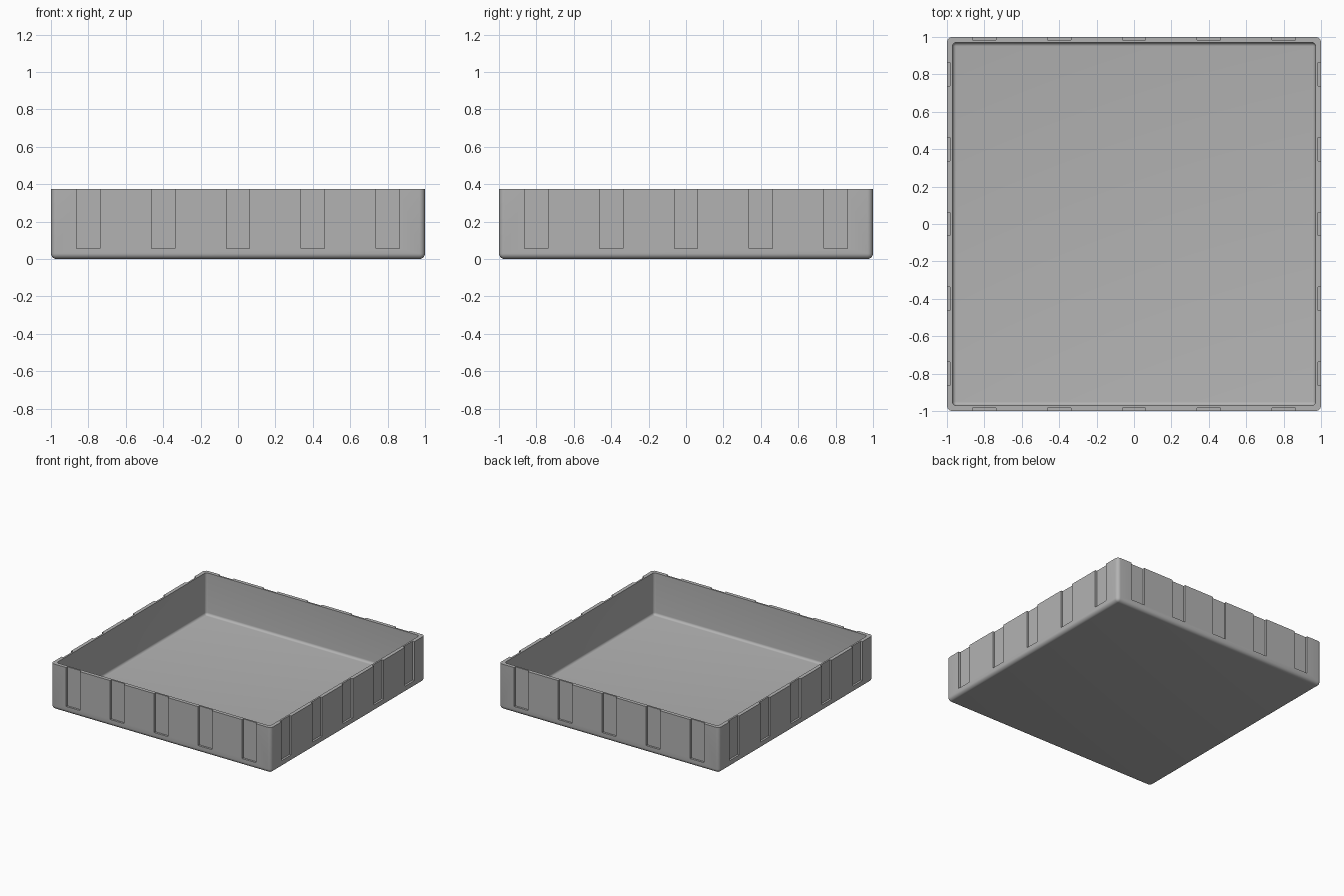
import bpy, bmesh, math
from mathutils import Matrix, Vector

old = bpy.data.objects.get("Cube")
if old:
    bpy.data.objects.remove(old, do_unlink=True)

HEIGHT = 0.375
WALL = 0.03
GROOVE_DEPTH = 0.016
GROOVE_WIDTH = 0.125
GROOVE_BASE = 0.055

grey = bpy.data.materials.new("plain grey")
grey.use_nodes = True
colour = (0.45, 0.45, 0.45, 1)
grey.diffuse_color = colour
grey.node_tree.nodes["Principled BSDF"].inputs["Base Color"].default_value = colour


def add_box(bm, low, high):
    low, high = Vector(low), Vector(high)
    matrix = Matrix.Translation((low + high) / 2) @ Matrix.Diagonal((*(high - low), 1))
    return bmesh.ops.create_cube(bm, size=1, matrix=matrix)["verts"]


def finish(name, bm):
    mesh = bpy.data.meshes.new(name)
    bm.to_mesh(mesh)
    bm.free()
    mesh.materials.append(grey)
    obj = bpy.data.objects.new(name, mesh)
    bpy.context.collection.objects.link(obj)
    return obj


def rounded_block(name, half, low, high, radius):
    """Square block with rounded uprights and bottom edges, and a sharp top."""
    bm = bmesh.new()
    add_box(bm, (-half, -half, low), (half, half, high))
    edges = [e for e in bm.edges if min(v.co.z for v in e.verts) < low + 0.001]
    bmesh.ops.bevel(bm, geom=edges, offset=radius, segments=6, profile=0.5, affect='EDGES')
    return finish(name, bm)


# Tray body and the hollow inside it
tray = rounded_block("tray", 1, 0, HEIGHT, 0.03)
hollow = rounded_block("hollow_cutter", 1 - WALL, WALL, HEIGHT + 0.1, 0.02)

# Five upright grooves on each side, open at the rim
bm = bmesh.new()
for side in range(4):
    turn = Matrix.Rotation(side * math.pi / 2, 4, 'Z')
    for i in range(-2, 3):
        x = i * 0.4
        verts = add_box(bm, (x - GROOVE_WIDTH / 2, -1.05, GROOVE_BASE),
                        (x + GROOVE_WIDTH / 2, GROOVE_DEPTH - 1, HEIGHT + 0.1))
        bmesh.ops.transform(bm, matrix=turn, verts=verts)
grooves = finish("groove_cutter", bm)

for cutter in (hollow, grooves):
    cutter.hide_render = True
    cutter.hide_set(True)
    cutter.display_type = 'WIRE'
    cut = tray.modifiers.new(cutter.name, 'BOOLEAN')
    cut.operation = 'DIFFERENCE'
    cut.solver = 'EXACT'
    cut.object = cutter

# Apply the cuts, then shade the rounded edges smoothly
bpy.ops.object.select_all(action='DESELECT')
tray.select_set(True)
bpy.context.view_layer.objects.active = tray
for modifier in list(tray.modifiers):
    bpy.ops.object.modifier_apply(modifier=modifier.name)
for cutter in (hollow, grooves):
    bpy.data.objects.remove(cutter, do_unlink=True)
bpy.ops.object.shade_smooth_by_angle(angle=math.radians(35))
